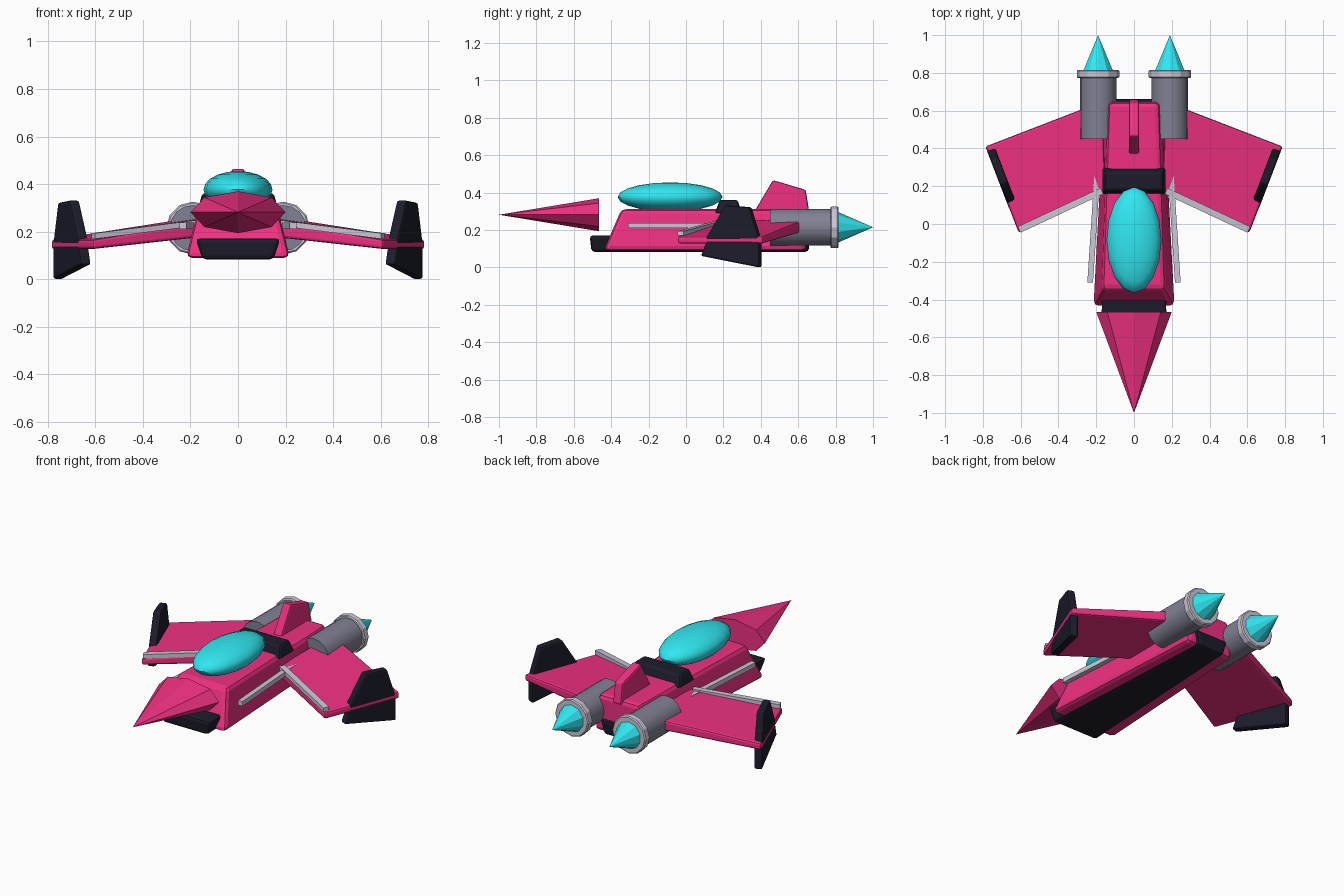
import bpy, bmesh, math
from mathutils import Vector, Matrix

if "Cube" in bpy.data.objects:
    bpy.data.objects.remove(bpy.data.objects["Cube"])


def mat(name, r, g, b):
    m = bpy.data.materials.new(name)
    m.diffuse_color = (r, g, b, 1)
    m.use_nodes = True
    m.node_tree.nodes["Principled BSDF"].inputs["Base Color"].default_value = m.diffuse_color
    return m


PINK = mat("pink", .87, .03, .22)
CYAN = mat("cyan", .03, .8, .88)
DARK = mat("dark", .012, .012, .025)
GREY = mat("grey", .22, .22, .30)
LIGHT = mat("light", .6, .58, .68)


def finish(name, bm, material, bevel=0, segs=2, mirror=False, smooth=None):
    bmesh.ops.recalc_face_normals(bm, faces=bm.faces)
    me = bpy.data.meshes.new(name)
    bm.to_mesh(me)
    bm.free()
    me.materials.append(material)
    ob = bpy.data.objects.new(name, me)
    bpy.context.collection.objects.link(ob)
    if bevel:
        b = ob.modifiers.new("bevel", 'BEVEL')
        b.width, b.segments, b.limit_method = bevel, segs, 'ANGLE'
    if mirror:
        ob.modifiers.new("mirror", 'MIRROR')
    if smooth:
        bpy.ops.object.select_all(action='DESELECT')
        ob.select_set(True)
        bpy.context.view_layer.objects.active = ob
        bpy.ops.object.shade_smooth_by_angle(angle=math.radians(smooth))
    return ob


def loft(name, ring_a, ring_b, material, **kw):
    """Solid between two matching rings of points."""
    bm = bmesh.new()
    a = [bm.verts.new(p) for p in ring_a]
    b = [bm.verts.new(p) for p in ring_b]
    n = len(a)
    bm.faces.new(a)
    bm.faces.new(b)
    for i in range(n):
        j = (i + 1) % n
        bm.faces.new((a[i], a[j], b[j], b[i]))
    return finish(name, bm, material, **kw)


def taper(y0, w0, y1, w1, z):
    """Symmetric trapezoid in plan, front y0 to back y1."""
    return [(-w0, y0, z), (w0, y0, z), (w1, y1, z), (-w1, y1, z)]


def bar(name, p, q, w, h, material, **kw):
    """Rectangular strip from p to q."""
    p, q = Vector(p), Vector(q)
    side = (q - p).cross(Vector((0, 0, 1))).normalized() * w / 2
    up = Vector((0, 0, h / 2))
    ring = lambda c: [c - side - up, c + side - up, c + side + up, c - side + up]
    return loft(name, ring(p), ring(q), material, **kw)


def cone_y(name, x, z, y0, r0, y1, r1, sides, material, squash=1, turn=0, **kw):
    """Cylinder or cone along y, r0 at y0 and r1 at y1."""
    bm = bmesh.new()
    bmesh.ops.create_cone(bm, cap_ends=True, segments=sides, radius1=r0, radius2=r1, depth=y1 - y0,
                          matrix=Matrix.Translation((x, (y0 + y1) / 2, z))
                          @ Matrix.Diagonal((1, 1, squash, 1))
                          @ Matrix.Rotation(-math.pi / 2, 4, 'X') @ Matrix.Rotation(turn, 4, 'Z'))
    return finish(name, bm, material, **kw)


# Fuselage, belly plate and the block behind the canopy
loft("fuselage", taper(-.44, .22, .645, .16, .09), taper(-.345, .165, .645, .135, .312), PINK, bevel=.025)
loft("belly_plate", taper(-.505, .15, .655, .09, .083), taper(-.515, .18, .665, .11, .172), DARK, bevel=.018)
loft("canopy_block", taper(.155, .17, .3, .17, .29), taper(.18, .15, .275, .15, .362), DARK, bevel=.012)

# Octagonal nose cone
cone_y("nose_cone", 0, .282, -1, 0, -.465, .2, 8, PINK, squash=.44)

# Canopy
bm = bmesh.new()
bmesh.ops.create_uvsphere(bm, u_segments=16, v_segments=10, radius=1,
                          matrix=Matrix.Translation((0, -.085, .377)) @ Matrix.Diagonal((.145, .28, .078, 1)))
finish("canopy", bm, CYAN, smooth=50)

# Tail fin
fin = [(.36, .29), (.465, .467), (.64, .415), (.66, .29)]
loft("tail_fin", [(-.027, y, z) for y, z in fin], [(.027, y, z) for y, z in fin], PINK, bevel=.01)

# Swept wings, drooping towards the tip
SWEEP = math.radians(21)


def wing_ring(s):
    pts = []
    for x, y, t in [(.15, .175, .033), (.61, -.047, .02), (.787, .41, .02), (.17, .648, .033)]:
        u = x * math.cos(SWEEP) - y * math.sin(SWEEP)
        pts.append((x, y, .147 + (.586 - u) * .125 + s * t))
    return pts


loft("wing", wing_ring(-1), wing_ring(1), PINK, bevel=.012, mirror=True)
bar("wing_edge_strip", (.17, .175, .238), (.608, -.03, .182), .035, .024, LIGHT, mirror=True)
bar("side_strip", (.232, -.31, .225), (.187, .38, .225), .03, .028, LIGHT, mirror=True)

# Dark fins above and below each wing tip, aligned with the sweep
nrm = Vector((math.cos(SWEEP), -math.sin(SWEEP), 0)) * .023


def tip_fin(name, profile):
    mid = [Vector((.705 + math.tan(SWEEP) * (y - .26), y, z)) for y, z in profile]
    loft(name, [p - nrm for p in mid], [p + nrm for p in mid], DARK, bevel=.01, mirror=True)


tip_fin("upper_tip_fin", [(.105, .145), (.215, .332), (.345, .322), (.4, .145)])
tip_fin("lower_tip_fin", [(.115, .14), (.085, .062), (.398, .0), (.398, .14)])

# Engines with collars and pointed exhaust flames
cone_y("engine", .19, .215, .45, .097, .79, .097, 16, GREY, mirror=True, smooth=40)
cone_y("engine_collar", .19, .215, .772, .112, .816, .112, 12, LIGHT, bevel=.006, segs=1, mirror=True)
cone_y("engine_flame", .19, .215, .81, .083, 1, 0, 10, CYAN, mirror=True)
